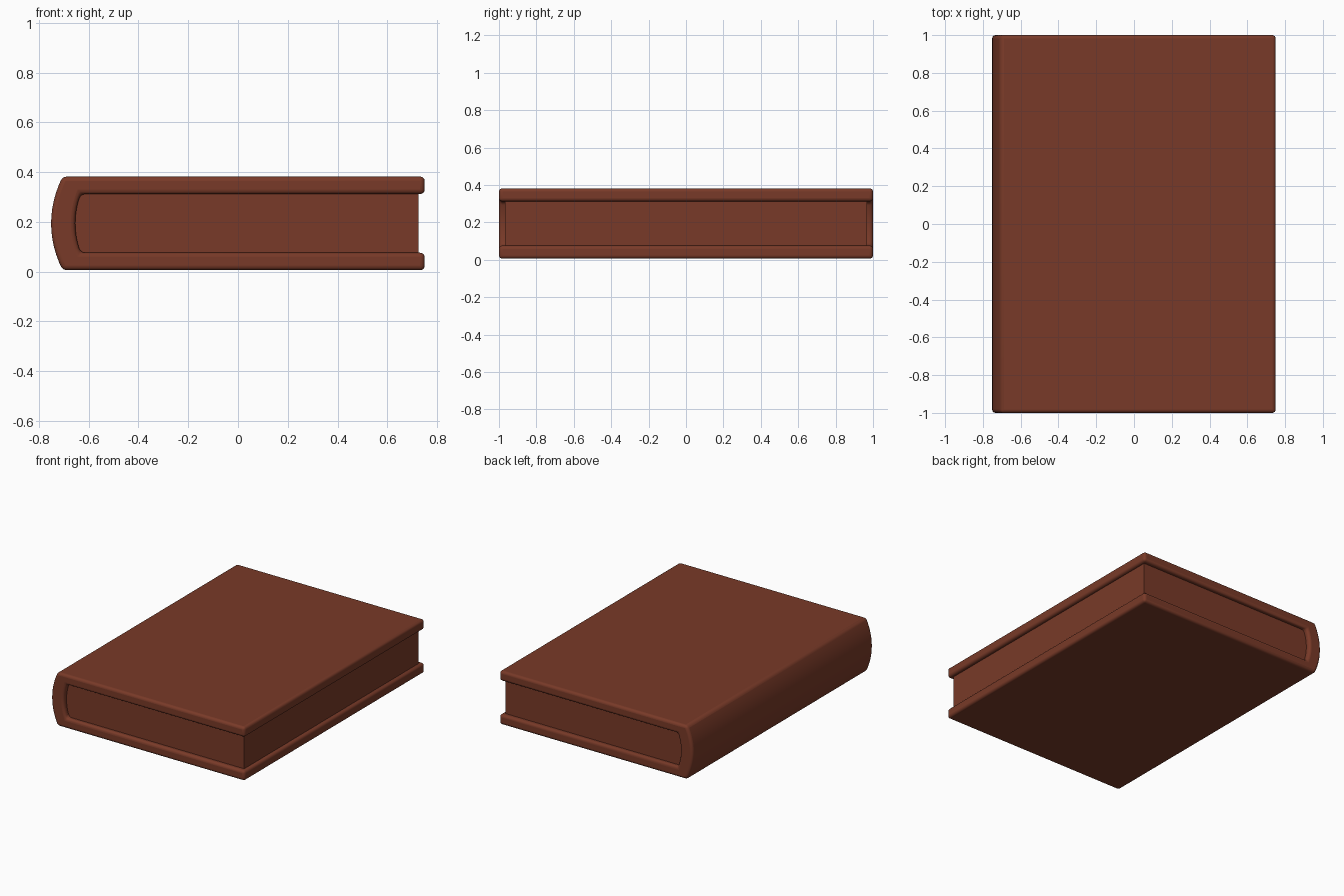
import bpy
import bmesh
import math

cube = bpy.data.objects.get("Cube")
if cube:
    bpy.data.objects.remove(cube, do_unlink=True)

# One leather colour for the whole book
leather = bpy.data.materials.new("reddish_brown")
leather.use_nodes = True
colour = (0.19, 0.042, 0.021, 1)
leather.diffuse_color = colour
leather.node_tree.nodes["Principled BSDF"].inputs["Base Color"].default_value = colour

BOTTOM, TOP = 0.006, 0.382
MIDDLE = (BOTTOM + TOP) / 2


def arc(x_end, bulge, half_height, steps=12):
    """Shallow curve from top to bottom, bowing towards -x."""
    points = []
    for i in range(steps + 1):
        t = 1 - 2 * i / steps
        points.append((x_end - bulge * (1 - t * t), MIDDLE + half_height * t))
    return points


def extrude_profile(name, profile, half_depth, bevel):
    """Extrude an x-z outline along y, then round its sharp edges."""
    bm = bmesh.new()
    face = bm.faces.new([bm.verts.new((x, -half_depth, z)) for x, z in profile])
    result = bmesh.ops.extrude_face_region(bm, geom=[face])
    moved = [v for v in result["geom"] if isinstance(v, bmesh.types.BMVert)]
    bmesh.ops.translate(bm, verts=moved, vec=(0, 2 * half_depth, 0))
    bmesh.ops.recalc_face_normals(bm, faces=bm.faces)
    mesh = bpy.data.meshes.new(name)
    bm.to_mesh(mesh)
    bm.free()
    mesh.materials.append(leather)
    obj = bpy.data.objects.new(name, mesh)
    bpy.context.collection.objects.link(obj)
    if bevel:
        mod = obj.modifiers.new("rounded_edges", "BEVEL")
        mod.width = bevel
        mod.segments = 4
        mod.limit_method = "ANGLE"
        mod.angle_limit = math.radians(35)
    bpy.ops.object.select_all(action="DESELECT")
    obj.select_set(True)
    bpy.context.view_layer.objects.active = obj
    bpy.ops.object.shade_smooth_by_angle(angle=math.radians(40))
    return obj


# Cover: two boards joined by a bowed spine, as one C-shaped outline
outer = arc(-0.705, 0.046, (TOP - BOTTOM) / 2)
inner = arc(-0.632, 0.022, 0.118)
cover_outline = [(0.75, TOP)] + outer + [(0.75, BOTTOM)]
cover_outline += [(0.75, inner[-1][1])] + inner[::-1] + [(0.75, inner[0][1])]
extrude_profile("cover", cover_outline, 1.0, 0.018)

# Page block, set back from the cover on three sides
pages_outline = [(0.725, 0.345), (-0.68, 0.345), (-0.68, 0.043), (0.725, 0.043)]
extrude_profile("pages", pages_outline, 0.967, 0)
